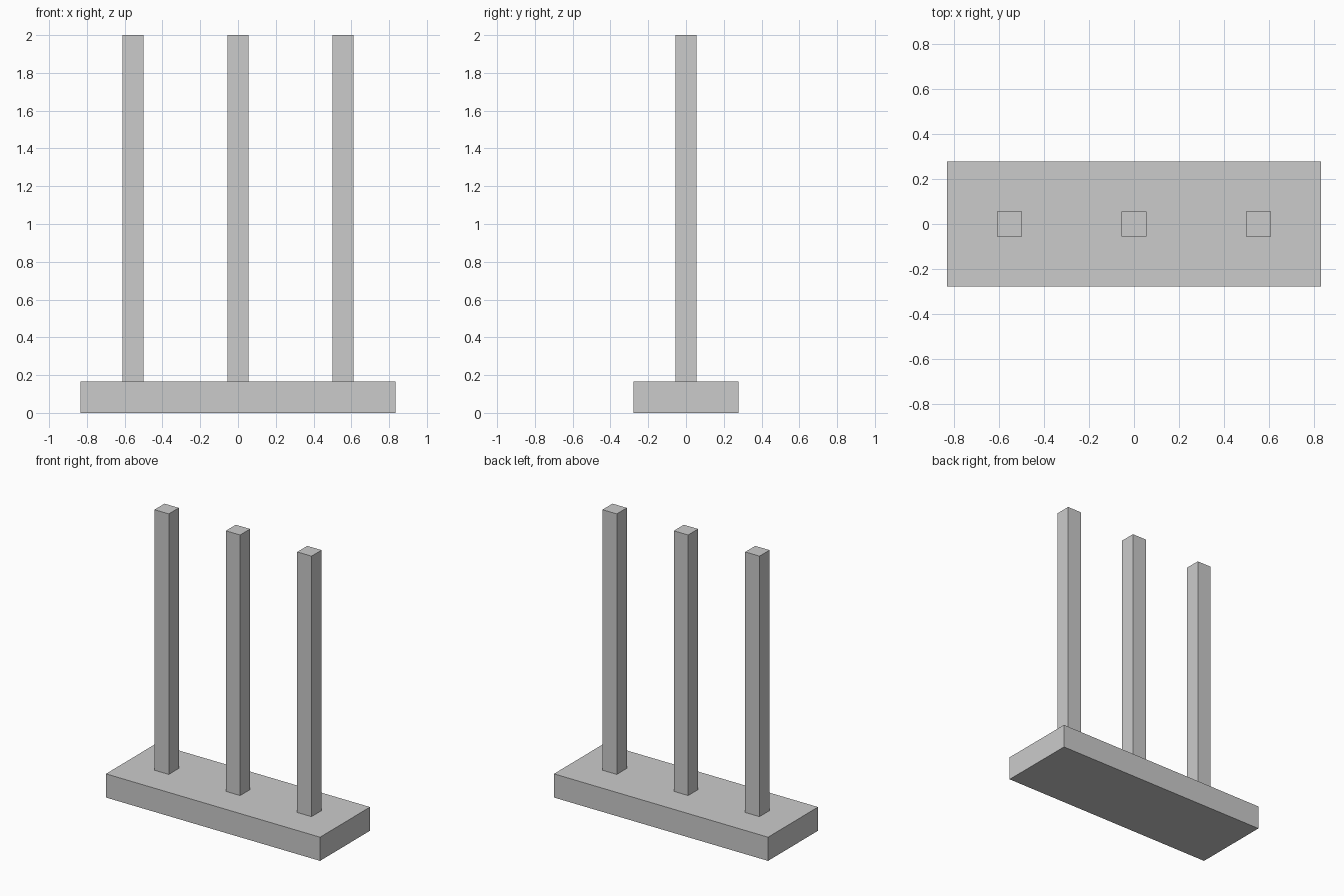
import bpy
import bmesh
from mathutils import Matrix, Vector

if "Cube" in bpy.data.objects:
    bpy.data.objects.remove(bpy.data.objects["Cube"])

U = 1 / 18  # modelling unit: the whole model is 36 units tall


def box(name, size, base_centre):
    """Box of the given size standing on base_centre."""
    w, d, h = size
    bm = bmesh.new()
    bmesh.ops.create_cube(bm, size=1)
    bmesh.ops.transform(bm, matrix=Matrix.Translation((0, 0, h / 2)) @ Matrix.Diagonal((w, d, h, 1)), verts=bm.verts)
    mesh = bpy.data.meshes.new(name)
    bm.to_mesh(mesh)
    bm.free()
    obj = bpy.data.objects.new(name, mesh)
    obj.location = Vector(base_centre)
    bpy.context.collection.objects.link(obj)
    return obj


# Flat rectangular base
box("base", (30 * U, 10 * U, 3 * U), (0, 0, 0))

# Three square posts standing on the base
for side, x in (("left", -10 * U), ("middle", 0), ("right", 10 * U)):
    box(f"{side}_post", (2 * U, 2 * U, 33 * U), (x, 0, 3 * U))
